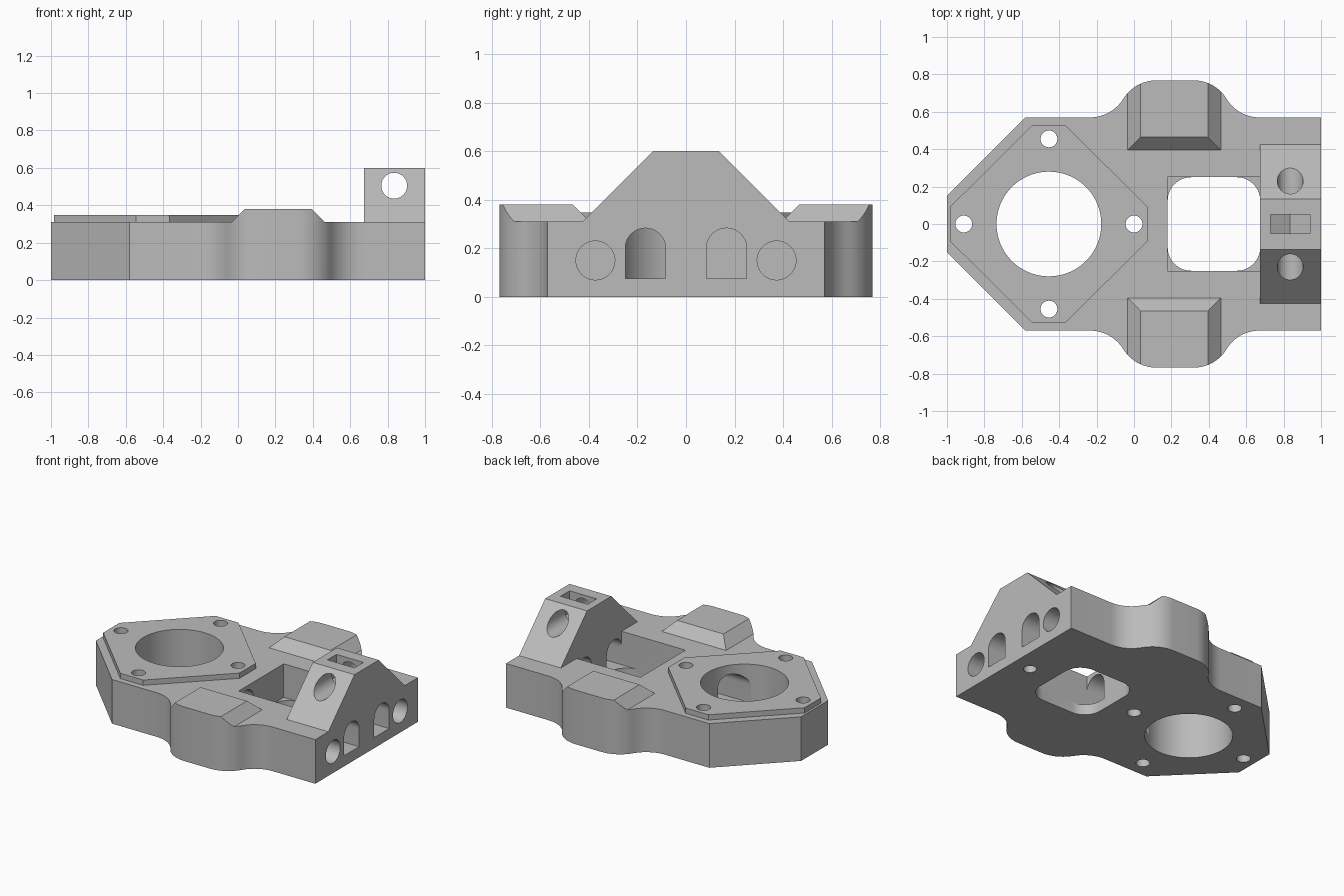
import bpy, bmesh
from math import sin, cos, pi, atan2

if "Cube" in bpy.data.objects:
    bpy.data.objects.remove(bpy.data.objects["Cube"])

grey = bpy.data.materials.new("plain_grey")
grey.use_nodes = True
grey.diffuse_color = (0.5, 0.5, 0.5, 1)
grey.node_tree.nodes["Principled BSDF"].inputs["Base Color"].default_value = (0.5, 0.5, 0.5, 1)

AXES = {"x": lambda a, b, c: (c, a, b),
        "y": lambda a, b, c: (a, c, b),
        "z": lambda a, b, c: (a, b, c)}


def prism(name, pts, lo, hi, axis="z", end_pts=None):
    """Solid between a profile at lo and the same (or another) profile at hi."""
    bm = bmesh.new()
    place = AXES[axis]
    a = [bm.verts.new(place(*p, lo)) for p in pts]
    b = [bm.verts.new(place(*p, hi)) for p in (end_pts or pts)]
    bm.faces.new(a)
    bm.faces.new(b)
    for i in range(len(a)):
        j = (i + 1) % len(a)
        bm.faces.new((a[i], a[j], b[j], b[i]))
    bmesh.ops.recalc_face_normals(bm, faces=bm.faces)
    mesh = bpy.data.meshes.new(name)
    bm.to_mesh(mesh)
    bm.free()
    mesh.materials.append(grey)
    obj = bpy.data.objects.new(name, mesh)
    bpy.context.collection.objects.link(obj)
    return obj


def combine(target, tool, operation):
    """Apply a boolean and discard the tool."""
    bpy.context.view_layer.objects.active = target
    mod = target.modifiers.new(operation, "BOOLEAN")
    mod.object, mod.operation, mod.solver = tool, operation, "EXACT"
    bpy.ops.object.modifier_apply(modifier=mod.name)
    bpy.data.objects.remove(tool)


def arc(x, y, r, start, end, n):
    return [(x + r * cos(start + (end - start) * i / n),
             y + r * sin(start + (end - start) * i / n)) for i in range(n + 1)]


def circle(x, y, r, n=48):
    return arc(x, y, r, 0, 2 * pi, n)[:-1]


def rect(x0, x1, y0, y1):
    return [(x0, y0), (x1, y0), (x1, y1), (x0, y1)]


def mirrored(half):
    """Close a +y half outline with its reflection."""
    return half + [(x, -y) for x, y in reversed(half)]


def shoulder(x_low, x_high, y_low, y_high, n=10):
    """Tangent pair of arcs from the straight side up to the widest part."""
    w, h = x_high - x_low, y_high - y_low
    turn = 2 * atan2(h, abs(w))
    r = abs(w) / (2 * sin(turn))
    s = 1 if w > 0 else -1
    low = [(x_low + s * r * sin(turn * i / n), y_low + r * (1 - cos(turn * i / n)))
           for i in range(n + 1)]
    high = [(x_low + x_high - x, y_low + y_high - y) for x, y in reversed(low[:-1])]
    return low + high


# Main body
side, wide, deck, pad_top = 0.57, 0.768, 0.31, 0.38
outline = mirrored([(-1, 0.15), (-0.58, side)]
                   + shoulder(-0.235, 0.12, side, wide)
                   + shoulder(0.67, 0.32, side, wide)[::-1]
                   + [(1, side)])
body = prism("mount_body", outline, 0, deck)

# Raised octagonal flange
flange = mirrored([(-0.985, 0.09), (-0.545, 0.528), (-0.367, 0.528), (0.075, 0.09)])
combine(body, prism("flange", flange, deck, 0.347), "UNION")

# Bevelled pads trimmed to the body outline
for s in (1, -1):
    pad = prism("side_pad", rect(-0.035, 0.465, s * 0.395, s), deck, pad_top,
                end_pts=rect(0.035, 0.395, s * 0.465, s))
    combine(pad, prism("pad_trim", outline, 0, 1), "INTERSECT")
    combine(body, pad, "UNION")

# Sloped end block
block = [(-0.425, deck), (0.425, deck), (0.135, 0.6), (-0.135, 0.6)]
combine(body, prism("end_block", block, 0.675, 1, "x"), "UNION")

# Window: square pocket above a thin floor with a rounded opening
floor, half_w, corner = 0.075, 0.25, 0.125
left, right = 0.18, 0.675
cuts = [prism("pocket", rect(left, right, -half_w, half_w), floor, deck + 0.1)]
opening = []
for i, (x, y) in enumerate([(right - corner, half_w - corner), (left + corner, half_w - corner),
                            (left + corner, corner - half_w), (right - corner, corner - half_w)]):
    opening += arc(x, y, corner, i * pi / 2, (i + 1) * pi / 2, 10)
cuts.append(prism("floor_opening", opening, -0.1, floor + 0.02))

# Large bore and screw holes
cx = -0.455
cuts.append(prism("main_bore", circle(cx, 0, 0.28, 72), -0.1, 0.5))
for dx, dy in ((1, 0), (-1, 0), (0, 1), (0, -1)):
    cuts.append(prism("screw_hole", circle(cx + dx * 0.455, dy * 0.455, 0.045, 32), -0.1, 0.5))
cuts.append(prism("bottom_hole", circle(0.865, 0, 0.042, 32), -0.1, 0.2))

# Arched tunnels: one stops at the window, the other reaches the bore
for y, start in ((0.167, 0.4), (-0.167, -0.4)):
    arch = [(y - 0.083, floor), (y + 0.083, floor)] + arc(y, 0.2, 0.083, 0, pi, 20)
    cuts.append(prism("arched_tunnel", arch, start, 1.1, "x"))

# Blind round sockets in the end face
for y in (-0.373, 0.373):
    cuts.append(prism("end_socket", circle(y, 0.15, 0.08), 0.7, 1.1, "x"))

# Cross bore and pointed nut slot in the end block
bx, bz = 0.835, 0.505
cuts.append(prism("cross_bore", circle(bx, bz, 0.069), -1, 1, "y"))
slot = [(bx - 0.105, 0.7), (bx - 0.105, bz - 0.06), (bx, bz - 0.12),
        (bx + 0.105, bz - 0.06), (bx + 0.105, 0.7)]
cuts.append(prism("nut_slot", slot, -0.05, 0.05, "y"))

for cut in cuts:
    combine(body, cut, "DIFFERENCE")

# Smooth curved walls, crisp edges
bpy.ops.object.select_all(action="DESELECT")
body.select_set(True)
bpy.context.view_layer.objects.active = body
bpy.ops.object.shade_smooth_by_angle(angle=pi / 7)
